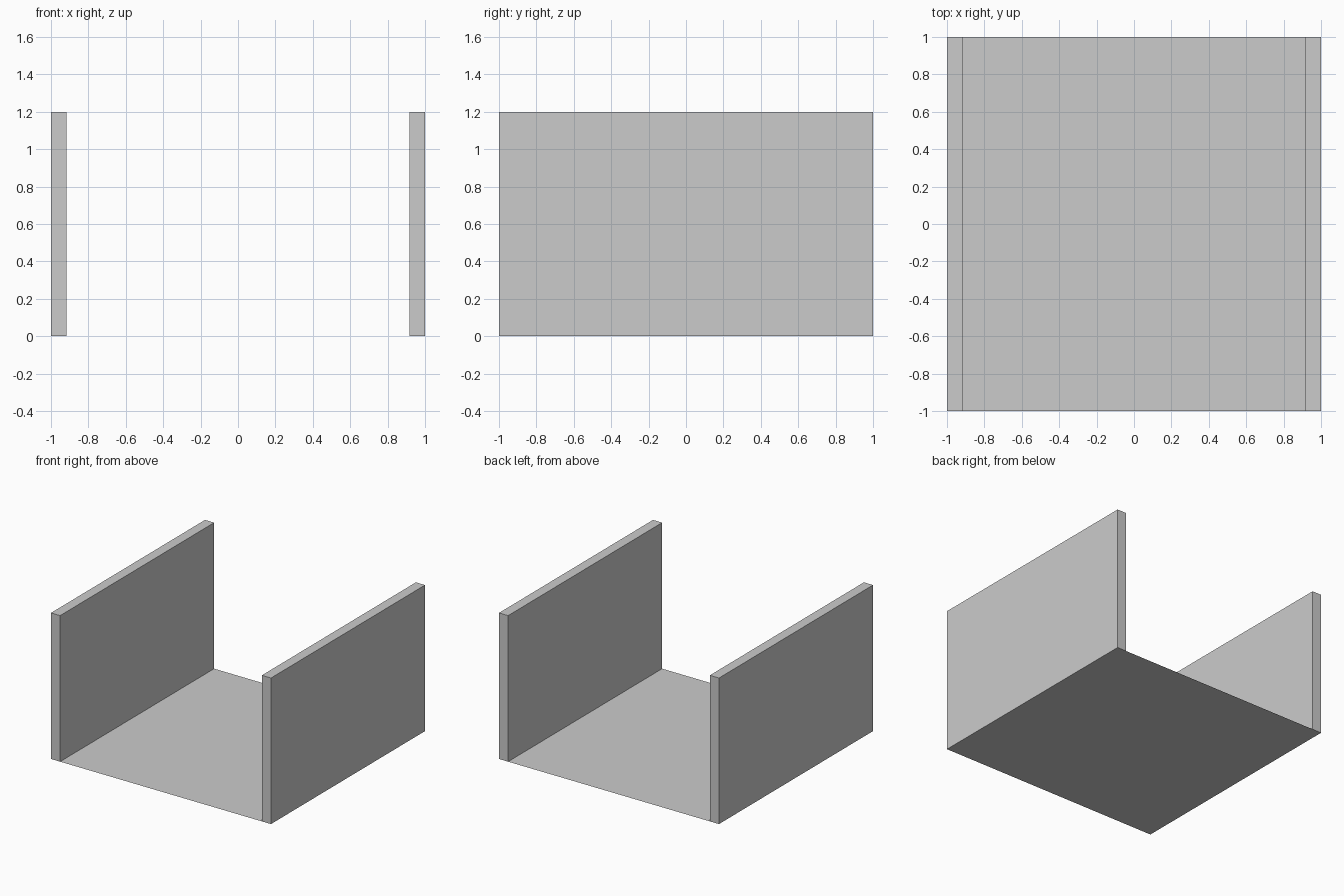
import bpy
import bmesh
from mathutils import Matrix

if "Cube" in bpy.data.objects:
    bpy.data.objects.remove(bpy.data.objects["Cube"])

HALF = 1.0      # half of the square footprint
HEIGHT = 1.2
THICK = 0.083


def make_object(name, bm):
    mesh = bpy.data.meshes.new(name)
    bm.to_mesh(mesh)
    bm.free()
    obj = bpy.data.objects.new(name, mesh)
    bpy.context.collection.objects.link(obj)
    return obj


def side_wall(name, side):
    bm = bmesh.new()
    centre = Matrix.Translation((side * (HALF - THICK / 2), 0, HEIGHT / 2))
    size = Matrix.Diagonal((THICK, 2 * HALF, HEIGHT, 1))
    bmesh.ops.create_cube(bm, size=1, matrix=centre @ size)
    # The floor sheet closes the underside
    bm.normal_update()
    under = [f for f in bm.faces if f.normal.z < -0.5]
    bmesh.ops.delete(bm, geom=under, context='FACES_ONLY')
    return make_object(name, bm)


# Thin floor sheet
floor = bmesh.new()
bmesh.ops.create_grid(floor, x_segments=1, y_segments=1, size=HALF)
make_object("floor", floor)

# Pair of side walls
for label, side in (("left", -1), ("right", 1)):
    side_wall(label + "_wall", side)
